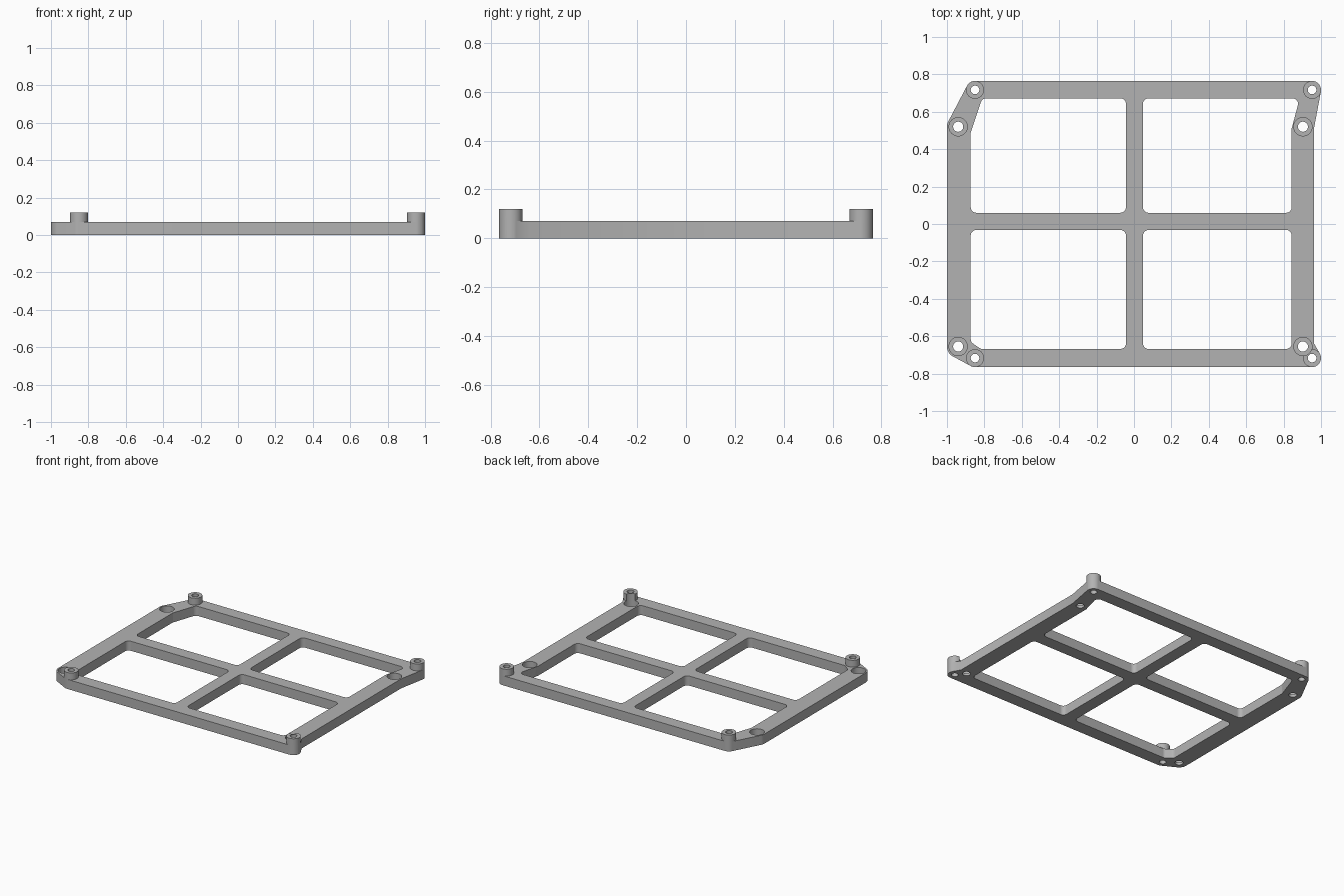
import bpy, bmesh, math
from mathutils import Vector

cube = bpy.data.objects.get("Cube")
if cube:
    bpy.data.objects.remove(cube)

PLATE_TOP, POST_TOP, BORE_FLOOR = 0.07, 0.12, 0.02
POST_R, BORE_R = 0.048, 0.049
WINDOW_R = 0.03

grey = bpy.data.materials.new("matte grey")
grey.use_nodes = True
colour = (0.45, 0.45, 0.45, 1)
grey.diffuse_color = colour
grey.node_tree.nodes["Principled BSDF"].inputs["Base Color"].default_value = colour


def belt(circles, steps=10):
    """Outline wrapped counter-clockwise round a list of (x, y, radius)."""
    n = len(circles)
    angles = []
    for i in range(n):
        (x1, y1, r1), (x2, y2, r2) = circles[i], circles[(i + 1) % n]
        d = math.hypot(x2 - x1, y2 - y1)
        angles.append(math.atan2(y2 - y1, x2 - x1) - math.acos((r1 - r2) / d))
    points = []
    for i, (x, y, r) in enumerate(circles):
        a = angles[i - 1]
        turn = (angles[i] - a + math.pi) % math.tau - math.pi
        if turn < 0.001:  # inward bend: one sharp point where the sides meet
            mid, reach = a + turn / 2, r / math.cos(turn / 2)
            points.append((x + reach * math.cos(mid), y + reach * math.sin(mid)))
        else:
            for k in range(steps + 1):
                t = a + turn * k / steps
                points.append((x + r * math.cos(t), y + r * math.sin(t)))
    return points


def circle(x, y, r, steps=40):
    return [(x + r * math.cos(math.tau * k / steps),
             y + r * math.sin(math.tau * k / steps)) for k in range(steps)]


def prisms(name, outlines, z0, z1):
    """One object of upright prisms, one for each outline."""
    bm = bmesh.new()
    for outline in outlines:
        face = bm.faces.new([bm.verts.new((x, y, z0)) for x, y in outline])
        top = bmesh.ops.extrude_face_region(bm, geom=[face])["geom"]
        verts = [v for v in top if isinstance(v, bmesh.types.BMVert)]
        bmesh.ops.translate(bm, verts=verts, vec=Vector((0, 0, z1 - z0)))
    bmesh.ops.recalc_face_normals(bm, faces=bm.faces)
    mesh = bpy.data.meshes.new(name)
    bm.to_mesh(mesh)
    bm.free()
    mesh.materials.append(grey)
    obj = bpy.data.objects.new(name, mesh)
    bpy.context.collection.objects.link(obj)
    return obj


def combine(target, other, operation):
    mod = target.modifiers.new(other.name, "BOOLEAN")
    mod.object, mod.operation, mod.solver = other, operation, "EXACT"
    bpy.context.view_layer.objects.active = target
    bpy.ops.object.modifier_apply(modifier=mod.name)
    bpy.data.objects.remove(other)


posts = [(x, y) for x in (-0.85, 0.952) for y in (-0.717, 0.717)]
bores = [(x, y) for x in (-0.94, 0.903) for y in (-0.655, 0.52)]

# Outer frame outline, running round the post and bore centres
P, B = POST_R, 0.06
frame = prisms("frame", [belt([
    (-0.85, -0.717, P), (0.952, -0.717, P), (0.903, -0.655, B), (0.903, 0.52, B),
    (0.952, 0.717, P), (-0.85, 0.717, P), (-0.94, 0.52, B), (-0.94, -0.655, B)])],
    0, PLATE_TOP)

# Raised corner posts
combine(frame, prisms("posts", [circle(x, y, POST_R) for x, y in posts],
                      0, POST_TOP), "UNION")

# Four windows with rounded corners, given by the corner centres
windows = [
    [(-0.843, 0.09), (-0.073, 0.09), (-0.073, 0.642), (-0.79, 0.642), (-0.843, 0.485)],
    [(0.078, 0.09), (0.813, 0.09), (0.813, 0.515), (0.847, 0.642), (0.078, 0.642)],
    [(-0.81, -0.638), (-0.073, -0.638), (-0.073, -0.062), (-0.843, -0.062), (-0.843, -0.615)],
    [(0.078, -0.638), (0.813, -0.638), (0.813, -0.062), (0.078, -0.062)]]
openings = [belt([(x, y, WINDOW_R) for x, y in w]) for w in windows]

# Screw holes through the posts and the bores
openings += [circle(x, y, 0.023) for x, y in posts]
openings += [circle(x, y, 0.027) for x, y in bores]
combine(frame, prisms("openings", openings, -0.1, 0.3), "DIFFERENCE")

# Deep counterbores, one of which bites into its neighbouring post
combine(frame, prisms("counterbores", [circle(x, y, BORE_R) for x, y in bores],
                      BORE_FLOOR, 0.3), "DIFFERENCE")

# Smooth round walls, crisp edges
bpy.ops.object.select_all(action="DESELECT")
frame.select_set(True)
bpy.context.view_layer.objects.active = frame
bpy.ops.object.shade_smooth_by_angle(angle=math.radians(30))
